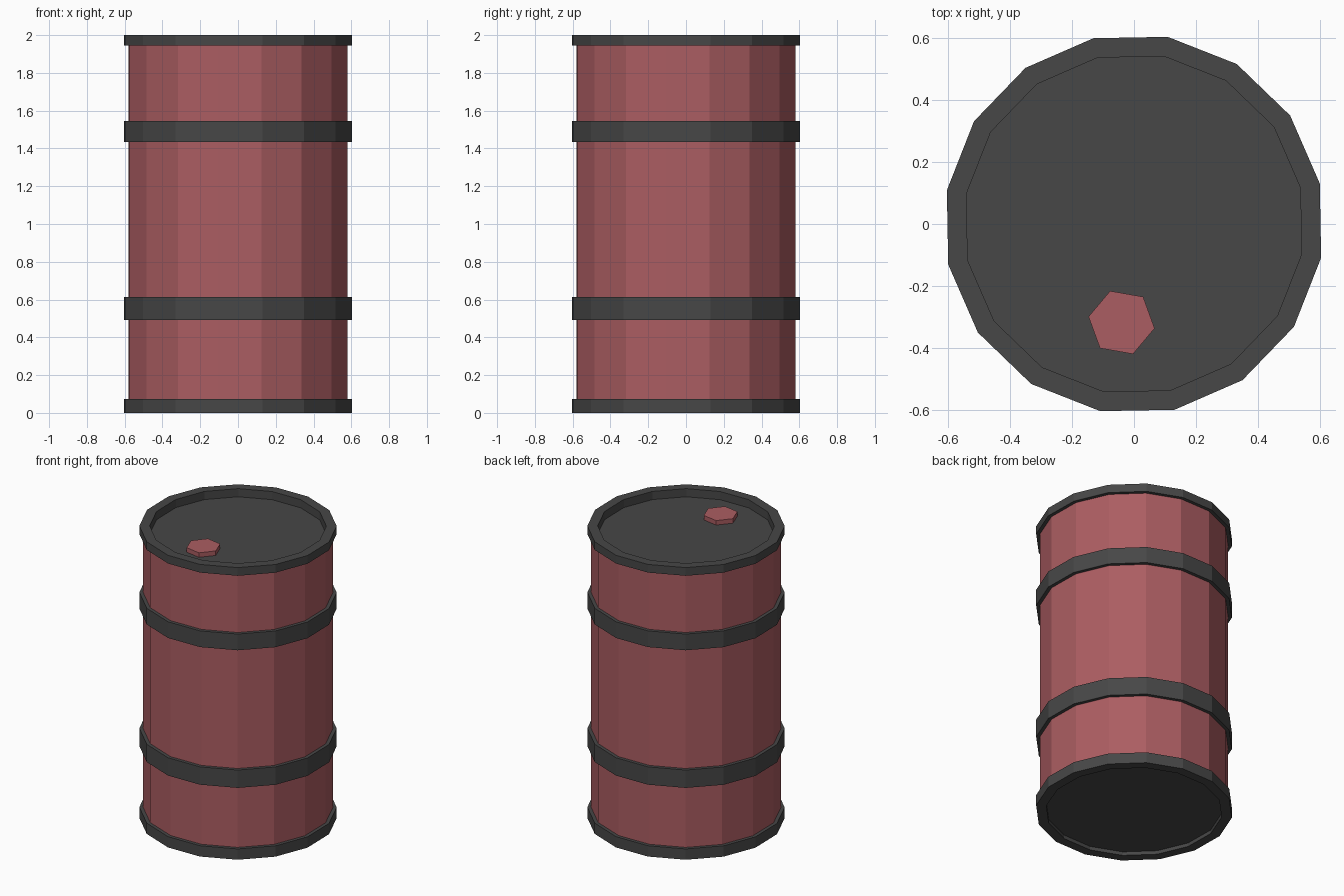
import bpy
import bmesh
from math import cos, sin, radians, tau

default = bpy.data.objects.get("Cube")
if default:
    bpy.data.objects.remove(default, do_unlink=True)

SIDES = 16
TURN = radians(12.3)
BODY_R, RIM_R, LID_R = 0.589, 0.612, 0.548
RIM_LOW, RIM_HIGH = 0.074, 1.944


def make_material(name, rgb):
    mat = bpy.data.materials.new(name)
    mat.use_nodes = True
    mat.diffuse_color = (*rgb, 1)
    mat.node_tree.nodes["Principled BSDF"].inputs["Base Color"].default_value = (*rgb, 1)
    return mat


red = make_material("faded red paint", (0.41, 0.11, 0.122))
dark = make_material("dark grey steel", (0.063, 0.063, 0.063))


def lathe(name, profile, mat, sides=SIDES, turn=TURN, centre=(0, 0, 0)):
    """Turn a (radius, height) profile, listed bottom to top outside; radius 0 closes with a disc."""
    bm = bmesh.new()
    rings = []
    for r, z in profile:
        angles = [turn + tau * i / sides for i in range(sides)]
        rings.append([bm.verts.new((r * cos(a), r * sin(a), z)) for a in angles] if r else None)
    for a, b in zip(rings, rings[1:]):
        if a is None or b is None:
            bm.faces.new(b if a is None else a)
            continue
        for i in range(sides):
            j = (i + 1) % sides
            bm.faces.new((a[i], a[j], b[j], b[i]))
    # A first-ring disc must face down
    if rings[0] is None:
        for f in bm.faces:
            if len(f.verts) == sides and f.normal.z >= 0:
                f.normal_update()
                if f.normal.z > 0:
                    f.normal_flip()
    mesh = bpy.data.meshes.new(name)
    bm.to_mesh(mesh)
    bm.free()
    mesh.materials.append(mat)
    obj = bpy.data.objects.new(name, mesh)
    obj.location = centre
    bpy.context.collection.objects.link(obj)
    return obj


# Barrel wall
lathe("barrel_body", [(BODY_R, RIM_LOW), (BODY_R, RIM_HIGH)], red)

# Raised hoops around the wall
for name, low, high in (("lower_hoop", 0.492, 0.614), ("upper_hoop", 1.434, 1.545)):
    lathe(name, [(BODY_R, low), (RIM_R, low), (RIM_R, high), (BODY_R, high)], dark)

# Recessed base with its rim
lathe("base_rim", [(0, 0.025), (LID_R, 0.025), (LID_R, 0), (RIM_R, 0),
                   (RIM_R, RIM_LOW), (BODY_R, RIM_LOW)], dark)

# Recessed lid with its rim
lathe("lid_rim", [(BODY_R, RIM_HIGH), (RIM_R, RIM_HIGH), (RIM_R, 2),
                  (LID_R, 2), (LID_R, RIM_HIGH), (0, RIM_HIGH)], dark)

# Hexagonal filler cap on the lid
lathe("filler_cap", [(0.108, 0), (0.108, 0.031), (0, 0.031)], red,
      sides=6, turn=radians(-10), centre=(-0.04, -0.317, RIM_HIGH))
